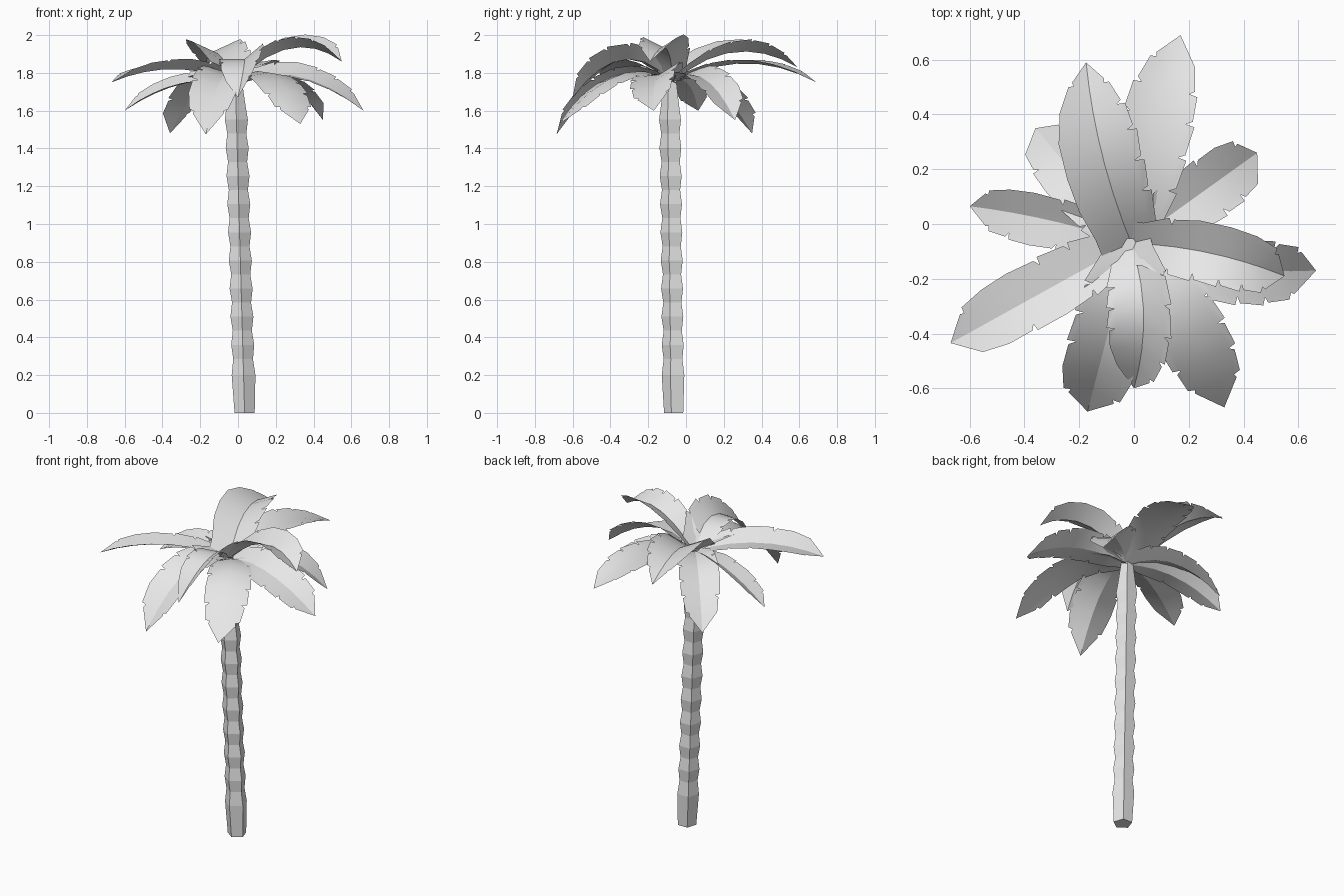
import bpy, bmesh, math, random
from mathutils import Vector

cube = bpy.data.objects.get("Cube")
if cube:
    bpy.data.objects.remove(cube)
random.seed(4)


def make_material(name, color):
    mat = bpy.data.materials.new(name)
    mat.use_nodes = True
    mat.diffuse_color = color
    mat.node_tree.nodes["Principled BSDF"].inputs["Base Color"].default_value = color
    return mat


GREY = make_material("light grey", (0.8, 0.8, 0.8, 1))


def make_object(name, bm):
    mesh = bpy.data.meshes.new(name)
    bm.to_mesh(mesh)
    bm.free()
    mesh.materials.append(GREY)
    obj = bpy.data.objects.new(name, mesh)
    bpy.context.collection.objects.link(obj)
    return obj


# Trunk: five-sided rings, alternately wide and narrow, leaning slightly
def build_trunk():
    rings = [(0, 0.056), (0.2, 0.066), (0.285, 0.055)]
    z = 0.36
    while z < 1.6:
        rings += [(z, 0.064), (z + 0.075, 0.053)]
        z += 0.149
    rings.append((1.77, 0.035))
    bm = bmesh.new()
    loops = []
    for z, r in rings:
        cx, cy = 0.035 - 0.028 * z, -0.06 - 0.012 * z
        angles = [math.radians(72 * k - 90) for k in range(5)]
        loops.append([bm.verts.new((cx + r * math.cos(a), cy + r * math.sin(a), z))
                      for a in angles])
    for low, high in zip(loops, loops[1:]):
        for k in range(5):
            n = (k + 1) % 5
            bm.faces.new((low[k], low[n], high[n], high[k]))
    bm.faces.new(loops[0][::-1])
    bm.faces.new(loops[-1])
    make_object("trunk", bm)


CROWN = Vector((-0.01, -0.07, 1.75))
STATIONS = (0, 0.12, 0.28, 0.44, 0.6, 0.74, 0.87, 1)


# Frond: arched midrib with two halves folded up from it and slits along the edges.
# fold and roll are angles; root and blunt are the relative widths near base and tip.
def build_frond(name, tip, mid_z, width, fold=0.35, roll=0, bend=0, root=0.25, blunt=0.76):
    tip = Vector(tip)
    flat = tip - CROWN
    side = Vector((-flat.y, flat.x, 0)).normalized()
    middle = (CROWN + tip) / 2 + side * bend
    middle.z = mid_z
    control = 2 * middle - (CROWN + tip) / 2
    widths = (root, max(root, 0.7), 0.95, 1, 1, 0.6 + blunt * 0.45, blunt, 0)

    def width_at(t):
        i = max(k for k in range(7) if STATIONS[k] <= t)
        f = (t - STATIONS[i]) / (STATIONS[i + 1] - STATIONS[i])
        return width * (widths[i] + f * (widths[i + 1] - widths[i]))

    def point(t, sign, across):
        rib = CROWN * (1 - t) ** 2 + control * 2 * t * (1 - t) + tip * t * t
        tangent = ((control - CROWN) * (1 - t) + (tip - control) * t).normalized()
        out = Vector((-tangent.y, tangent.x, 0)).normalized()
        up = tangent.cross(out)
        angle = fold + roll * sign
        return rib + (out * sign * math.cos(angle) + up * math.sin(angle)) * width_at(t) * across

    bm = bmesh.new()

    def face(*points):
        new = bm.faces.new([bm.verts.new(p) for p in points])
        new.normal_update()
        if new.normal.z < 0:
            new.normal_flip()

    for sign in (-1, 1):
        gaps = [0.018 if 1 < i < 7 and random.random() < 0.75 else 0 for i in range(8)]
        for i in range(7):
            a, b = STATIONS[i], STATIONS[i + 1]
            inner_a, inner_b = point(a, sign, 0.76), point(b, sign, 0.76)
            face(point(a, sign, 0), inner_a, inner_b, point(b, sign, 0))
            start = 0.94 if gaps[i] else 1
            face(inner_a, point(a + gaps[i], sign, start),
                 point(b - gaps[i + 1] * 0.3, sign, 1), inner_b)
    bmesh.ops.remove_doubles(bm, verts=bm.verts, dist=0.0005)
    obj = make_object(name, bm)
    bpy.ops.object.select_all(action="DESELECT")
    obj.select_set(True)
    bpy.context.view_layer.objects.active = obj
    bpy.ops.object.shade_smooth_by_angle(angle=math.radians(28))


build_trunk()

# Upper fronds, wide right from the crown
build_frond("upper_frond_left", (0.55, -0.19, 1.86), 1.93, 0.128, 0.5, 0.05, 0.025, 0.7)
build_frond("upper_frond_back", (-0.175, 0.59, 1.83), 1.91, 0.16, 0.42, 0, 0.025, 0.8, 0.5)
build_frond("upper_frond_front", (0.0, -0.6, 1.67), 1.87, 0.135, 0.35, 0.35, 0.04, 0.7, 0.6)
build_frond("upper_frond_right", (-0.67, -0.435, 1.75), 1.82, 0.125, 0.3, 0.15)

# Lower fronds
build_frond("lower_frond_left", (0.665, -0.17, 1.6), 1.78, 0.135, 0.25, 0.3, -0.035)
build_frond("lower_frond_back", (0.17, 0.69, 1.75), 1.85, 0.14, 0.15, bend=0.012, blunt=0.6)
build_frond("lower_frond_back_left", (0.45, 0.26, 1.55), 1.77, 0.125, 0.3, 0.15)
build_frond("lower_frond_back_right", (-0.36, 0.35, 1.48), 1.73, 0.125, 0.3)
build_frond("lower_frond_right", (-0.6, 0.065, 1.6), 1.74, 0.105, 0.3, -0.3, -0.015)
build_frond("lower_frond_front_right", (-0.17, -0.685, 1.475), 1.77, 0.145, 0.3)
build_frond("lower_frond_front_left", (0.33, -0.67, 1.53), 1.79, 0.135, -0.15, bend=0.03)
